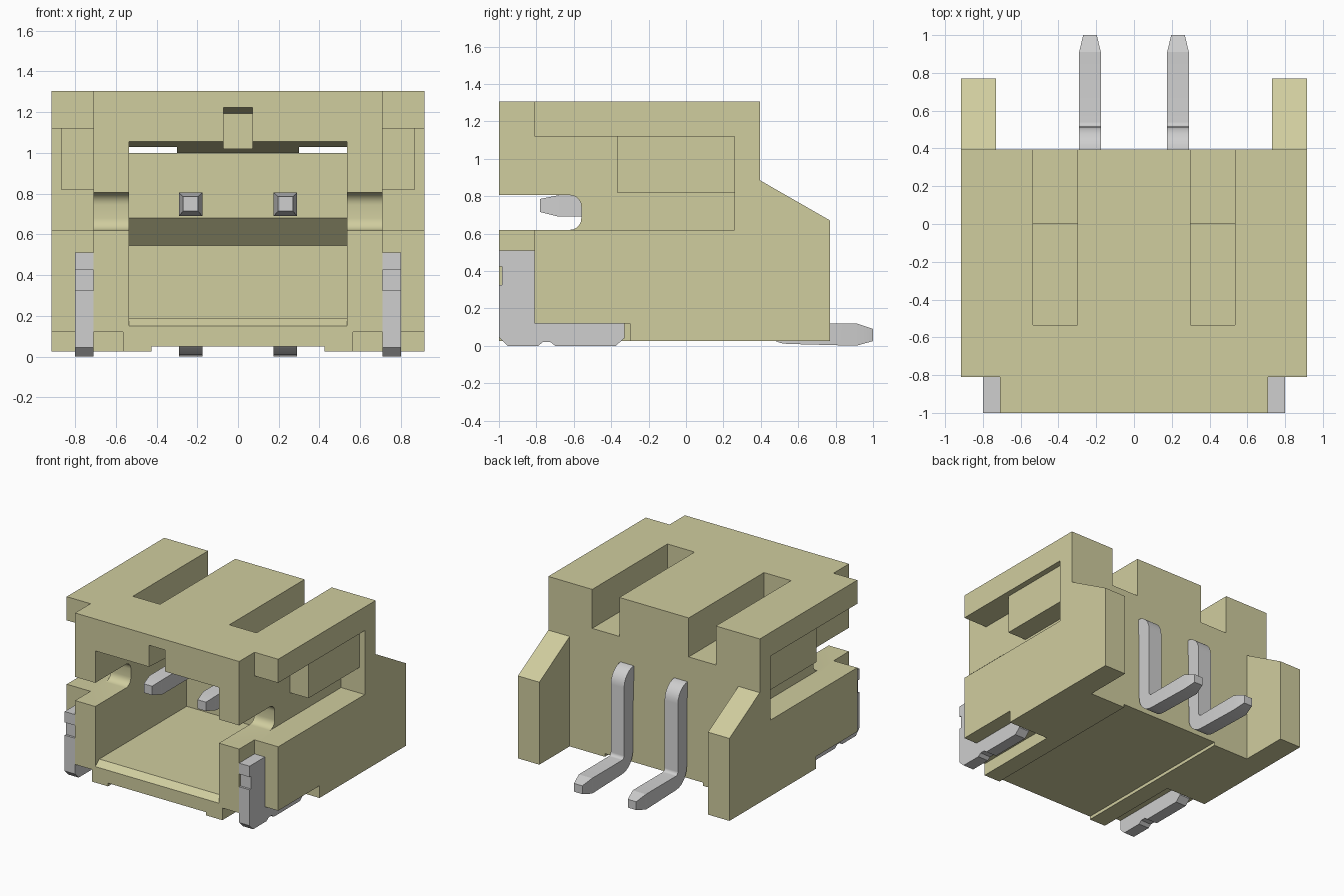
import bpy, bmesh, math

cube = bpy.data.objects.get("Cube")
if cube:
    bpy.data.objects.remove(cube, do_unlink=True)


def material(name, rgb, metallic=0.0):
    m = bpy.data.materials.new(name)
    m.use_nodes = True
    m.diffuse_color = (*rgb, 1)
    bsdf = next(n for n in m.node_tree.nodes if n.type == 'BSDF_PRINCIPLED')
    bsdf.inputs["Base Color"].default_value = (*rgb, 1)
    return m


CREAM = material("cream_plastic", (0.63, 0.61, 0.345))
TIN = material("tin_metal", (0.62, 0.62, 0.62))


def finish(bm, name, mat):
    bmesh.ops.recalc_face_normals(bm, faces=bm.faces)
    me = bpy.data.meshes.new(name)
    bm.to_mesh(me)
    bm.free()
    ob = bpy.data.objects.new(name, me)
    bpy.context.collection.objects.link(ob)
    me.materials.append(mat)
    return ob


def extrude(name, pts, vec, mat):
    """Extrude a closed outline of 3D points along vec."""
    bm = bmesh.new()
    f = bm.faces.new([bm.verts.new(p) for p in pts])
    r = bmesh.ops.extrude_face_region(bm, geom=[f])
    bmesh.ops.translate(bm, vec=vec,
                        verts=[v for v in r["geom"] if isinstance(v, bmesh.types.BMVert)])
    return finish(bm, name, mat)


def side_prism(name, yz, x0, x1, mat=CREAM):
    return extrude(name, [(x0, y, z) for y, z in yz], (x1 - x0, 0, 0), mat)


def activate(ob):
    bpy.ops.object.select_all(action='DESELECT')
    ob.select_set(True)
    bpy.context.view_layer.objects.active = ob


def cut(target, yz, x0, x1):
    """Subtract a side-profile prism from the target."""
    c = side_prism("cutter", yz, x0, x1)
    c.hide_render = True
    m = target.modifiers.new("cut", 'BOOLEAN')
    m.operation, m.solver, m.object = 'DIFFERENCE', 'EXACT', c
    activate(target)
    bpy.ops.object.modifier_apply(modifier=m.name)
    bpy.data.objects.remove(c, do_unlink=True)


def rect(y0, y1, z0, z1):
    return [(y0, z0), (y1, z0), (y1, z1), (y0, z1)]


def arc(cy, cz, r, a0, a1, n=6):
    return [(cy + r * math.cos(math.radians(a0 + (a1 - a0) * i / n)),
             cz + r * math.sin(math.radians(a0 + (a1 - a0) * i / n))) for i in range(n + 1)]


# Housing block: plan outline with front corner steps and two rear ears
half = [(0.71, -1), (0.71, -0.81), (0.915, -0.81), (0.915, 0.77), (0.73, 0.77), (0.73, 0.395)]
plan = half + [(-x, y) for x, y in reversed(half)]
housing = extrude("housing", [(x, y, 0.025) for x, y in plan], (0, 0, 1.28), CREAM)

# Sloped ear tops
cut(housing, [(0.395, 1.4), (0.395, 0.885), (0.77, 0.67), (0.85, 0.624), (0.85, 1.4)], -1, 1)

# Front cavity with lip chamfer, drafted ceiling and deeper lower back
cut(housing, [(-1.1, 0.15), (-1, 0.15), (-0.95, 0.19), (0.13, 0.19), (0.13, 0.545), (0, 0.68),
              (0, 1.0), (-1, 1.055), (-1.1, 1.06)], -0.535, 0.535)
# Polarising notch in the ceiling
cut(housing, [(-1.1, 0.95), (-0.36, 0.95), (-0.36, 1.19), (-1.1, 1.229)], -0.07, 0.07)
# Shallow channel under the base
cut(housing, rect(-1.1, 0.6, -0.1, 0.05), -0.425, 0.425)

slot = [(-1.1, 0.62)] + arc(-0.62, 0.68, 0.06, -90, 0) + arc(-0.62, 0.745, 0.06, 0, 90) + [(-1.1, 0.805)]
for s in (-1, 1):
    def side_cut(yz, a, b):
        cut(housing, yz, min(s * a, s * b), max(s * a, s * b))
    # Open slot in the top
    side_cut(rect(-0.535, 0.6, 1.0, 1.4), 0.30, 0.535)
    # Side groove around a raised block
    side_cut([(-0.9, 0.62), (0.26, 0.62), (0.26, 0.82), (-0.37, 0.82),
              (-0.37, 1.12), (-0.9, 1.12)], 0.71, 1.0)
    side_cut(rect(-0.5, 0.26, 0.75, 1.12), 0.87, 1.0)
    # Round-ended slot through the cavity wall
    side_cut(slot, 0.5, 0.75)
    # Recess for the solder tab foot
    side_cut(rect(-1.1, -0.30, -0.1, 0.12), 0.565, 1.0)

activate(housing)
bpy.ops.object.shade_smooth_by_angle(angle=math.radians(25))

# Solder tabs: upright plate with a foot
tab = [(-1, 0.045), (-0.955, 0), (-0.79, 0), (-0.765, 0.02), (-0.725, 0.02), (-0.70, 0),
       (-0.375, 0), (-0.33, 0.04), (-0.33, 0.12), (-0.81, 0.12), (-0.81, 0.51), (-1, 0.51),
       (-1, 0.425), (-0.983, 0.425), (-0.983, 0.325), (-1, 0.325)]
for side, x0 in (("left", 0.71), ("right", -0.80)):
    side_prism(side + "_solder_tab", tab, x0, x0 + 0.09, TIN)

# Bent contact pins: square section lofted along the bend, with tapered tips
W = 0.0575
sections = [((-0.78, 0.715), (-0.78, 0.785), 0.036), ((-0.68, 0.69), (-0.68, 0.805), W)]
sections += [(a, b, W) for a, b in zip(arc(0.385, 0.675, 0.015, 90, 0), arc(0.385, 0.675, 0.13, 90, 0))]
sections += [(a, b, W) for a, b in zip(arc(0.54, 0.145, 0.135, 180, 270), arc(0.54, 0.145, 0.025, 180, 270))]
sections += [((0.91, 0), (0.91, 0.12), W), ((1.0, 0.025), (1.0, 0.09), 0.036)]
for side, cx in (("left", 0.233), ("right", -0.233)):
    bm = bmesh.new()
    rings = [[bm.verts.new((cx + sx * w, *p)) for sx, p in ((-1, a), (1, a), (1, b), (-1, b))]
             for a, b, w in sections]
    for r0, r1 in zip(rings, rings[1:]):
        for i in range(4):
            j = (i + 1) % 4
            bm.faces.new((r0[i], r0[j], r1[j], r1[i]))
    bm.faces.new(rings[0])
    bm.faces.new(rings[-1])
    pin = finish(bm, side + "_contact_pin", TIN)
    activate(pin)
    bpy.ops.object.shade_smooth_by_angle(angle=math.radians(18))
